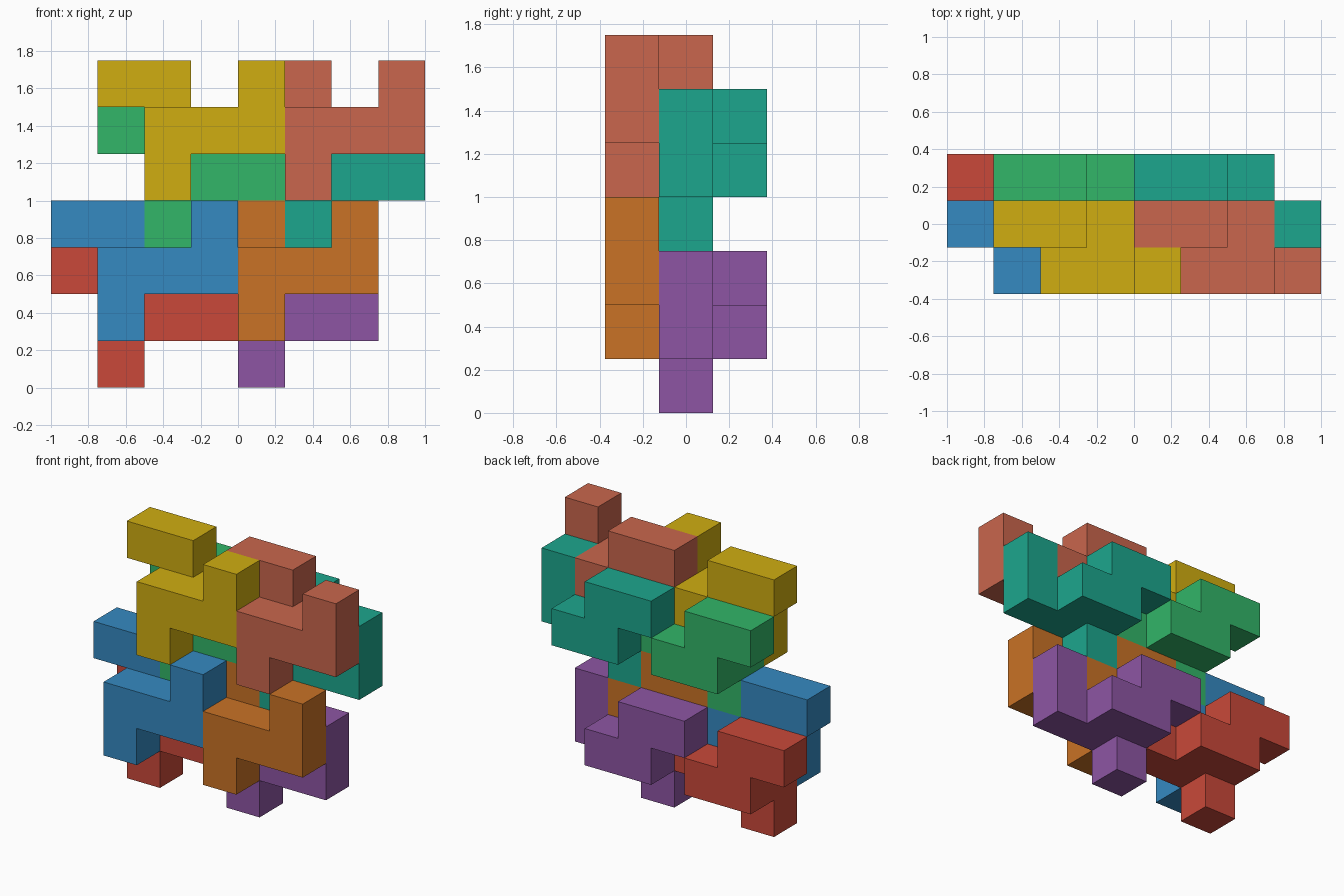
import bpy, bmesh
from mathutils import Vector

if "Cube" in bpy.data.objects:
    bpy.data.objects.remove(bpy.data.objects["Cube"])

U = 0.25                                  # cube cell size
ORIGIN = Vector((-1.0, -0.375, 0.0))      # corner of the cell grid

# One nine-cell block: Z-shaped front layer plus S-shaped back layer
BLOCK = {(1, 0, 0), (1, 0, 1), (2, 0, 1), (3, 0, 1), (3, 0, 2),
         (0, 1, 2), (1, 1, 2), (1, 1, 1), (2, 1, 1)}


def block(name, offset, colour):
    """Outer skin of the cell block, shifted by whole cells."""
    bm = bmesh.new()
    for cell in BLOCK:
        for axis in range(3):
            for side in (0, 1):
                n = list(cell)
                n[axis] += 2 * side - 1
                if tuple(n) in BLOCK:
                    continue
                a, b = (axis + 1) % 3, (axis + 2) % 3
                verts = []
                for da, db in ((0, 0), (1, 0), (1, 1), (0, 1)):
                    p = Vector(cell) + Vector(offset)
                    p[axis] += side
                    p[a] += da
                    p[b] += db
                    verts.append(bm.verts.new(ORIGIN + p * U))
                bm.faces.new(verts if side else verts[::-1])
    bmesh.ops.remove_doubles(bm, verts=bm.verts, dist=0.001)
    bmesh.ops.dissolve_limit(bm, angle_limit=0.02, verts=bm.verts, edges=bm.edges)
    mesh = bpy.data.meshes.new(name)
    bm.to_mesh(mesh)
    bm.free()
    mat = bpy.data.materials.new(name + "_paint")
    mat.diffuse_color = [(c / 255) ** 2.2 for c in colour] + [1]
    mat.use_nodes = True
    mat.node_tree.nodes["Principled BSDF"].inputs["Base Color"].default_value = mat.diffuse_color
    mesh.materials.append(mat)
    bpy.context.collection.objects.link(bpy.data.objects.new(name, mesh))


# Front and back colours for each place in the 2 x 2 stack
COLOURS = {
    (0, 0): (("blue", (56, 136, 192)), ("red", (200, 74, 60))),
    (1, 0): (("orange", (200, 114, 42)), ("purple", (140, 86, 162))),
    (0, 1): (("yellow", (207, 172, 24)), ("green", (53, 180, 104))),
    (1, 1): (("salmon", (200, 102, 78)), ("teal", (34, 165, 140))),
}
for (col, row), pair in COLOURS.items():
    for layer, (name, colour) in enumerate(pair):
        # back blocks sit one cell lower than front blocks
        block(name + "_block", (3 * col + row, layer, 3 * row + 1 - layer), colour)
